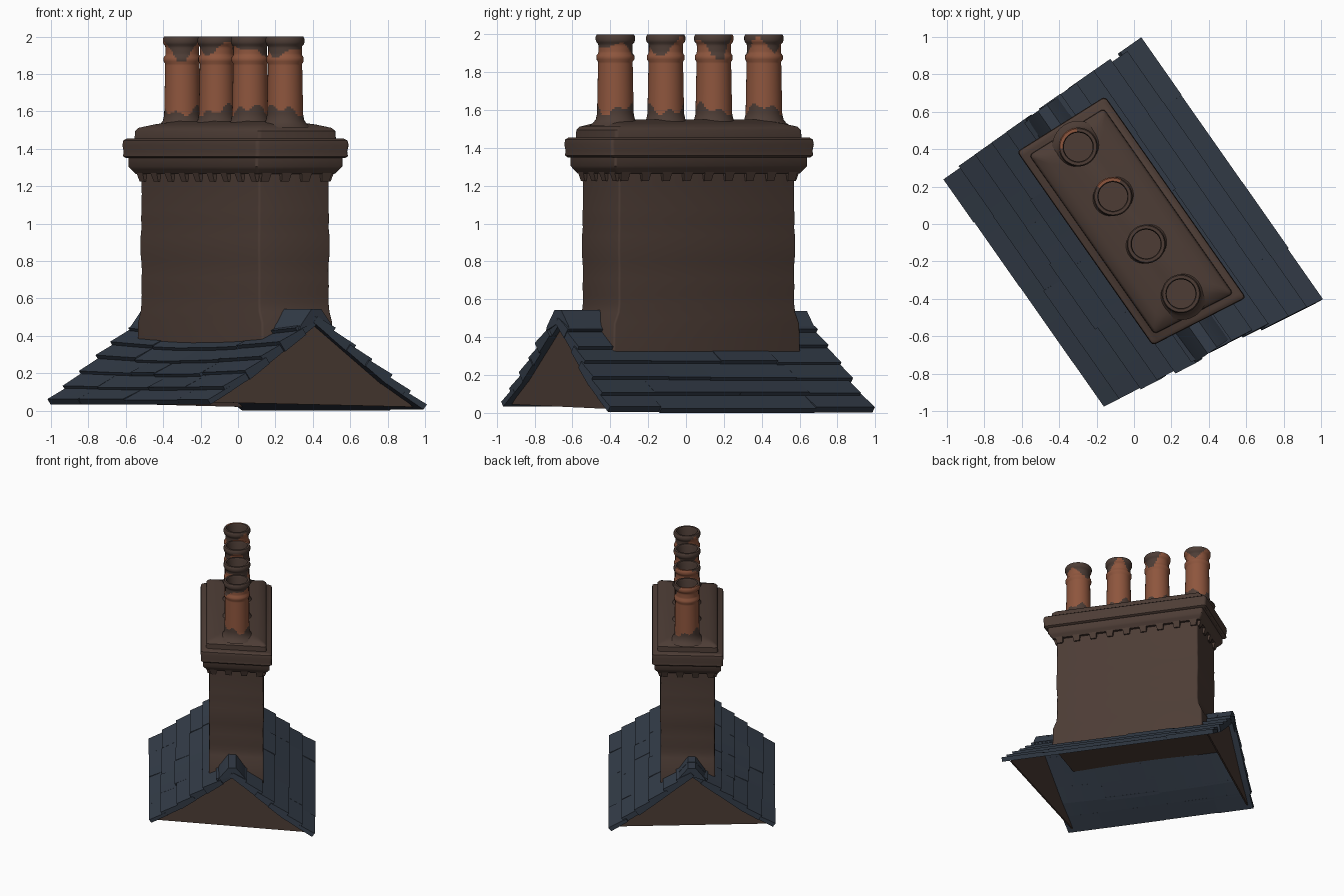
import bpy, math, random
from mathutils import Matrix, Vector

if "Cube" in bpy.data.objects:
    bpy.data.objects.remove(bpy.data.objects["Cube"])

random.seed(4)
SPIN = Matrix.Rotation(math.radians(-55), 4, 'Z')   # local x runs along the ridge


def material(name, rgb):
    m = bpy.data.materials.new(name)
    m.diffuse_color = (*rgb, 1)
    m.use_nodes = True
    m.node_tree.nodes["Principled BSDF"].inputs["Base Color"].default_value = m.diffuse_color
    return m


BROWN = material("sooty brown", (0.074, 0.046, 0.036))
SLATE = material("slate blue", (0.034, 0.046, 0.066))
CLAY = material("terracotta", (0.27, 0.092, 0.047))


def build(name, verts, faces, mats, index=None, angle=35):
    me = bpy.data.meshes.new(name)
    me.from_pydata([SPIN @ Vector(v) for v in verts], [], faces)
    for m in mats:
        me.materials.append(m)
    if index:
        for p, i in zip(me.polygons, index):
            p.material_index = i
    ob = bpy.data.objects.new(name, me)
    bpy.context.collection.objects.link(ob)
    bpy.ops.object.select_all(action='DESELECT')
    ob.select_set(True)
    bpy.context.view_layer.objects.active = ob
    bpy.ops.object.mode_set(mode='EDIT')
    bpy.ops.mesh.select_all(action='SELECT')
    bpy.ops.mesh.normals_make_consistent(inside=False)
    bpy.ops.object.mode_set(mode='OBJECT')
    bpy.ops.object.shade_smooth_by_angle(angle=math.radians(angle))
    return ob


CX, CY = -0.017, -0.013   # centre of the stack


def skew(x, y, z):
    """The stack leans out of square: its front end is cut at an angle."""
    return (CX + x + y * (0.095 + 0.07 * x), CY + y, z)


def loft(name, rings, mat):
    """Stack of rounded rectangles (half length, half width, corner radius, z)."""
    verts, faces, n = [], [], 16
    for a, b, r, z in rings:
        for q, (sx, sy) in enumerate([(1, 1), (-1, 1), (-1, -1), (1, -1)]):
            for k in range(4):
                t = math.pi / 2 * (q + k / 3)
                verts.append(skew(sx * (a - r) + r * math.cos(t), sy * (b - r) + r * math.sin(t), z))
    for j in range(len(rings) - 1):
        for i in range(n):
            k = (i + 1) % n
            faces.append((j * n + i, j * n + k, (j + 1) * n + k, (j + 1) * n + i))
    faces.append(tuple(range(n)))
    faces.append(tuple(range((len(rings) - 1) * n, len(rings) * n)))
    return build(name, verts, faces, [mat])


BOX = [(0, 1, 3, 2), (4, 6, 7, 5), (0, 4, 5, 1), (2, 3, 7, 6), (0, 2, 6, 4), (1, 5, 7, 3)]

# Brick stack, with slightly worn corners and a flared foot
body = [(0.595, 0.212, 0.012, 0.31), (0.59, 0.212, 0.012, 0.47), (0.565, 0.212, 0.012, 0.53)]
for i in range(1, 16):
    w = random.uniform(-0.003, 0.003)
    body.append((0.561 + w, 0.212 + w, 0.012, 0.53 + 0.045 * i))
body.append((0.561, 0.212, 0.012, 1.30))
loft("stack_body", body, BROWN)

# Corbel course, cap slab and the sloped mortar bed
loft("corbel_course", [(0.58, 0.232, 0.012, 1.265), (0.602, 0.25, 0.015, 1.29),
                       (0.612, 0.26, 0.015, 1.305), (0.612, 0.26, 0.015, 1.36)], BROWN)
loft("cap_slab", [(0.63, 0.262, 0.015, 1.35), (0.642, 0.276, 0.02, 1.36), (0.64, 0.273, 0.02, 1.385),
                  (0.645, 0.278, 0.02, 1.42), (0.641, 0.274, 0.02, 1.445), (0.628, 0.26, 0.02, 1.455)], BROWN)
loft("mortar_bed", [(0.595, 0.236, 0.02, 1.44), (0.592, 0.233, 0.02, 1.495), (0.578, 0.22, 0.02, 1.512),
                    (0.53, 0.165, 0.04, 1.53), (0.45, 0.06, 0.05, 1.55)], BROWN)

# Tapered brackets under the corbel course
dv, df = [], []


def bracket(c, out):
    side = Vector((-out.y, out.x, 0))
    base = len(dv)
    for s in (-1, 1):
        for z, d, h in ((1.225, 0.01, 0.022), (1.30, 0.034, 0.034)):
            for e in (-0.03, d):
                dv.append(skew(*(c + side * s * h + out * e + Vector((0, 0, z)))))
    df.extend(tuple(base + i for i in f) for f in BOX)


for s in (-1, 1):
    for i in range(9):
        bracket(Vector((-0.53 + 0.1325 * i, s * 0.212, 0)), Vector((0, s, 0)))
    for i in range(4):
        bracket(Vector((s * 0.561, -0.18 + 0.12 * i, 0)), Vector((s, 0, 0)))
build("corbel_brackets", dv, df, [BROWN])

# Clay pots: one revolved profile, stained dark at the top and foot
profile = [(0.14, 1.515), (0.118, 1.532), (0.104, 1.55), (0.098, 1.575)]
profile += [(0.097 - 0.0002 * i, 1.575 + 0.01 * i) for i in range(1, 29)]
profile += [(0.1, 1.868), (0.1, 1.888), (0.091, 1.9), (0.09, 1.91), (0.09, 1.92), (0.09, 1.93),
            (0.09, 1.94), (0.092, 1.95), (0.1, 1.958), (0.104, 1.97), (0.104, 1.988), (0.098, 2.0),
            (0.082, 2.0), (0.077, 1.985), (0.077, 1.62)]
SEG = 48
for p, u in enumerate((-0.508, -0.185, 0.125, 0.45)):
    verts, faces, index = [], [], []
    for r, z in profile:
        for i in range(SEG):
            t = 2 * math.pi * i / SEG
            verts.append((u + r * math.cos(t), -0.008 + r * math.sin(t), z))
    for j in range(len(profile) - 1):
        for i in range(SEG):
            k = (i + 1) % SEG
            faces.append((j * SEG + i, j * SEG + k, (j + 1) * SEG + k, (j + 1) * SEG + i))
            t = 2 * math.pi * (i + 0.5) / SEG
            z = (profile[j][1] + profile[j + 1][1]) / 2
            high = 1.925 + 0.035 * math.sin(2 * t + 2.1 * p) + 0.025 * math.sin(3 * t + p)
            if p < 2:
                high += 0.09 * max(0, -math.cos(t))
            low = 1.605 + 0.022 * math.sin(2 * t + 1.3 * p) + 0.018 * math.sin(5 * t + p)
            inside = j >= len(profile) - 3
            index.append(0 if z > high or z < low or inside else 1)
    faces.append(tuple(range((len(profile) - 1) * SEG, len(profile) * SEG)))
    index.append(0)
    build(f"chimney_pot_{p + 1}", verts, faces, [BROWN, CLAY], index, 40)

# Roof: overlapping slate courses on two slopes
RIDGE = Vector((0, -0.045, 0.495))


def front_end(v):
    return 0.805 + 0.15 * (v + 0.045)


def roof_slope(name, eave_v, eave_z, sag, courses=6):
    down = Vector((0, eave_v, eave_z)) - RIDGE
    n = Vector((0, -down.z, down.y)).normalized()
    if n.z < 0:
        n = -n
    verts, faces = [], []
    for c in range(courses):
        t0, t1 = c / courses, (c + 1) / courses
        cuts = [0] + [(i + random.uniform(-0.25, 0.25)) / 4 for i in range(1, 4)] + [1]
        ends = (random.uniform(-0.01, 0.012), random.uniform(-0.012, 0.01))
        for a, b in zip(cuts, cuts[1:]):
            lift = random.uniform(-0.004, 0.004)
            low = t1 + random.uniform(-0.015, 0.012 if c < courses - 1 else 0.0)
            steps = 4
            for q in range(steps):
                base = len(verts)
                for s in (a + (b - a) * q / steps, a + (b - a) * (q + 1) / steps):
                    for t, h in ((max(t0 - 0.03, 0), 0.01), (low, 0.033 + lift)):
                        pt = RIDGE + down * t
                        u0, u1 = -0.787 + ends[0], front_end(pt.y) + ends[1]
                        pt.x = u0 + (u1 - u0) * s
                        pt.z -= sag * math.sin(math.pi * s) * (1 - t)
                        verts += [pt - n * 0.03 * min(1, max(0, 3 * (1 - t))), pt + n * h]
                keep = [f for i, f in enumerate(BOX)
                        if not (i == 0 and q > 0) and not (i == 1 and q < steps - 1)]
                faces.extend(tuple(base + i for i in f) for f in keep)
    ob = build(name, verts, faces, [SLATE], angle=25)
    weld = ob.modifiers.new("weld", 'WELD')
    weld.merge_threshold = 0.0001


roof_slope("left_roof_slates", -0.68, 0.03, 0.04)
roof_slope("right_roof_slates", 0.585, 0.0, 0.0)

# Folded ridge tiles
verts, faces = [], []
section = [(-0.11, 0.43), (-0.1, 0.455), (-0.03, 0.541), (0.03, 0.541), (0.1, 0.455), (0.11, 0.43), (0, 0.47)]
cuts = [-0.79, -0.68, -0.2, 0.2, 0.69, 0.795]
m = len(section)
for a, b in zip(cuts, cuts[1:]):
    base, lift = len(verts), random.uniform(-0.003, 0.004)
    for u in (a, b):
        verts += [(u, -0.045 + y, z + lift) for y, z in section]
    faces += [(base + i, base + (i + 1) % m, base + m + (i + 1) % m, base + m + i) for i in range(m)]
    faces += [tuple(range(base, base + m)), tuple(range(base + m, base + 2 * m))]
build("ridge_tiles", verts, faces, [SLATE])

# Brown gable walls closing both ends, set back behind the slate edge
for name, end, s in (("front_gable", front_end, -1), ("back_gable", lambda v: -0.787, 1)):
    tri = [(-0.64, 0.045), (0.545, 0.02), (-0.045, 0.475)]
    verts = [(end(y) + s * d, y, z) for d in (0.04, 0.052) for y, z in tri]
    build(name, verts, [(0, 1, 2), (3, 5, 4), (0, 3, 4, 1), (1, 4, 5, 2), (2, 5, 3, 0)], [BROWN])
